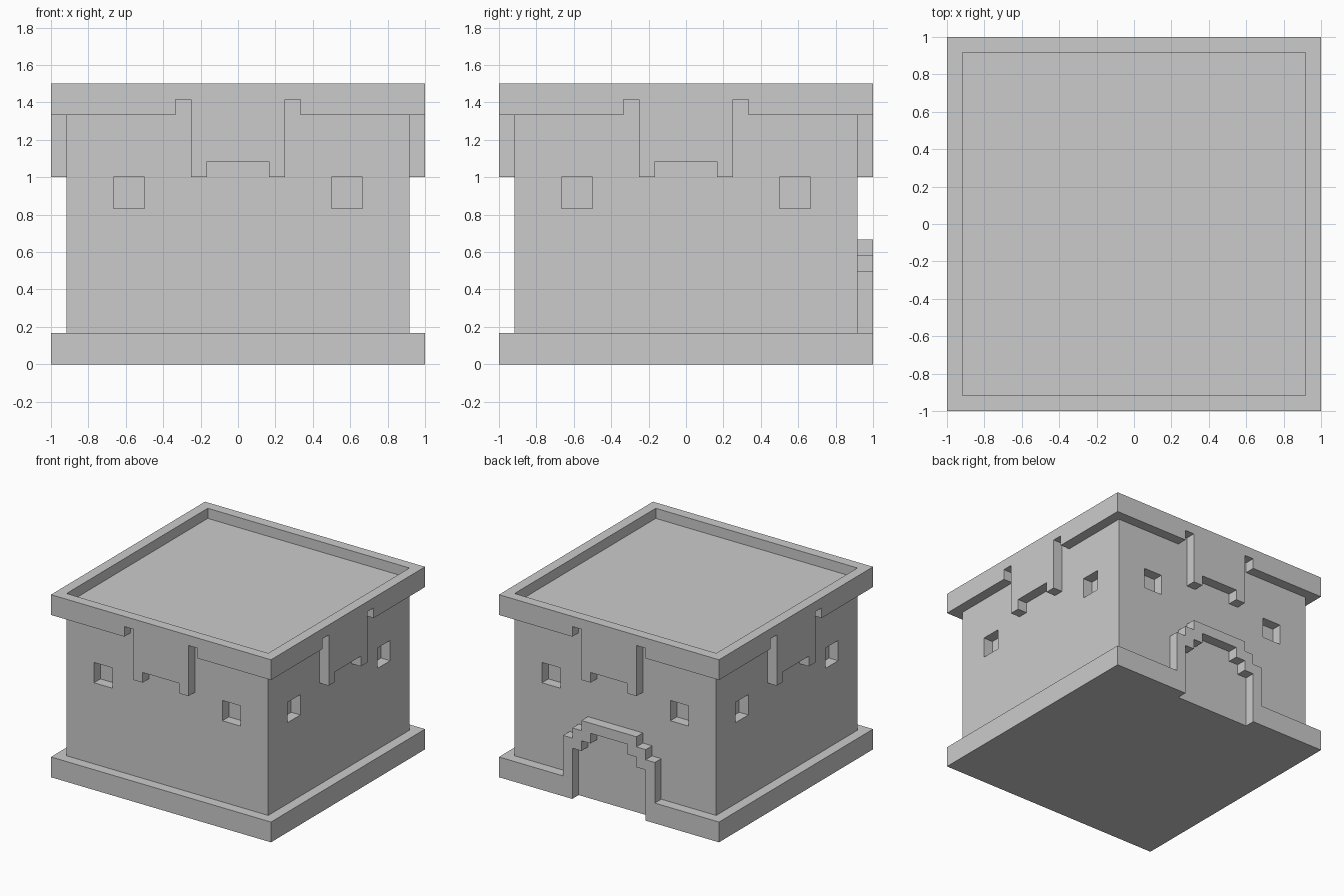
import bpy, bmesh
from math import pi
from mathutils import Matrix

if "Cube" in bpy.data.objects:
    bpy.data.objects.remove(bpy.data.objects["Cube"])

U = 1 / 12  # building module


def finish(bm, name):
    bmesh.ops.recalc_face_normals(bm, faces=bm.faces)
    mesh = bpy.data.meshes.new(name)
    bm.to_mesh(mesh)
    bm.free()
    obj = bpy.data.objects.new(name, mesh)
    bpy.context.collection.objects.link(obj)
    return obj


def add_box(bm, lo, hi):
    size = [(b - a) * U for a, b in zip(lo, hi)]
    mid = [(a + b) / 2 * U for a, b in zip(lo, hi)]
    m = Matrix.Translation(mid) @ Matrix.Diagonal((*size, 1))
    return bmesh.ops.create_cube(bm, size=1, matrix=m)["verts"]


def extrude(name, points, vec):
    bm = bmesh.new()
    face = bm.faces.new([bm.verts.new([c * U for c in p]) for p in points])
    new = bmesh.ops.extrude_face_region(bm, geom=[face], use_keep_orig=True)["geom"]
    verts = [v for v in new if isinstance(v, bmesh.types.BMVert)]
    bmesh.ops.translate(bm, verts=verts, vec=[c * U for c in vec])
    return finish(bm, name)


def wall_piece(name, half, turn):
    """Extrude a profile mirrored in x, one module deep, turned onto a side."""
    pts = half + [(-x, z) for x, z in reversed(half)]
    obj = extrude(name, [(x, -12, z) for x, z in pts], (0, 1, 0))
    obj.data.transform(Matrix.Rotation(turn * pi / 2, 4, 'Z'))
    return obj


# Plinth with the doorway cut into its back edge
extrude("plinth", [(-12, -12, 0), (12, -12, 0), (12, 12, 0), (4, 12, 0),
                   (4, 11, 0), (-4, 11, 0), (-4, 12, 0), (-12, 12, 0)], (0, 0, 2))

# Main walls, topped by the sunken roof
bm = bmesh.new()
add_box(bm, (-11, -11, 2), (11, 11, 17))
walls = finish(bm, "walls")

# Two shallow windows per side
bm = bmesh.new()
for turn in range(4):
    for x in (-8, 6):
        verts = add_box(bm, (x, -12, 10), (x + 2, -10, 12))
        bmesh.ops.rotate(bm, verts=verts, matrix=Matrix.Rotation(turn * pi / 2, 3, 'Z'))
cutter = finish(bm, "window_cutter")
cutter.hide_render = True
mod = walls.modifiers.new("windows", 'BOOLEAN')
mod.object = cutter
mod.operation = 'DIFFERENCE'
mod.solver = 'EXACT'
bpy.context.view_layer.objects.active = walls
bpy.ops.object.modifier_apply(modifier=mod.name)
bpy.data.objects.remove(cutter)

# Cornice with a hanging centre panel on each side
for turn, side in enumerate(("front", "right", "back", "left")):
    end = 12 if turn % 2 == 0 else 11
    wall_piece(side + "_cornice",
               [(end, 18), (end, 16), (4, 16), (4, 17), (3, 17),
                (3, 12), (2, 12), (2, 13)], turn)

# Stepped arch around the back doorway
wall_piece("door_arch",
           [(3, 8), (3, 7), (4, 7), (4, 6), (5, 6), (5, 2), (4, 2),
            (4, 5), (3, 5), (3, 6), (2, 6), (2, 7)], 2)
